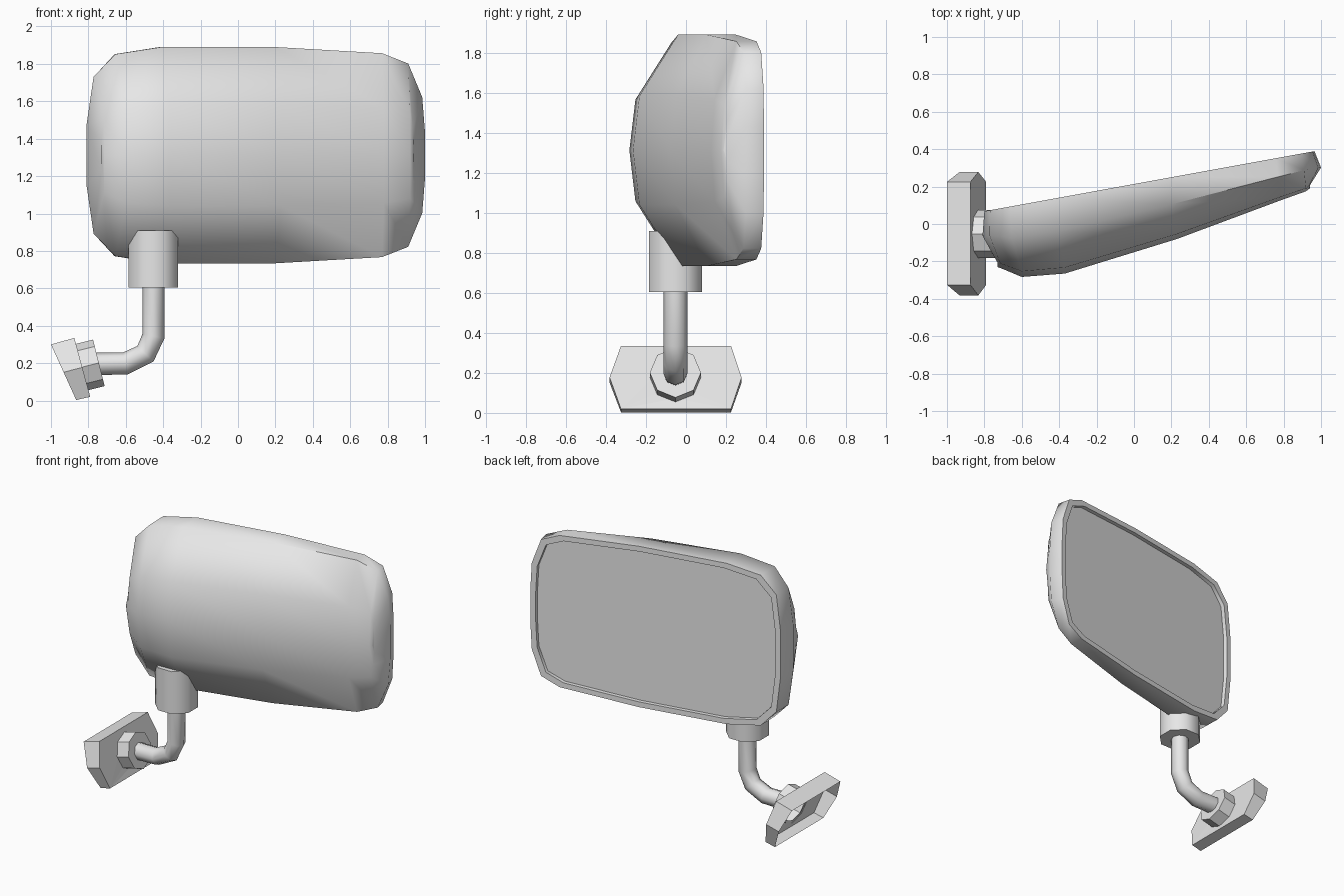
import bpy, bmesh, math
from mathutils import Vector, Matrix

if "Cube" in bpy.data.objects:
    bpy.data.objects.remove(bpy.data.objects["Cube"])

grey = bpy.data.materials.new("light_grey")
grey.use_nodes = True
COLOR = (0.8, 0.8, 0.8, 1)
grey.diffuse_color = COLOR
grey.node_tree.nodes["Principled BSDF"].inputs["Base Color"].default_value = COLOR

MID_Z = 1.312      # height of the housing's centre line
STEM_Y = -0.053
TILT = math.radians(14)


def finish(name, bm, smooth=None, recalc=True):
    """Turn a bmesh into a named object, optionally smooth shaded."""
    if recalc:
        bmesh.ops.recalc_face_normals(bm, faces=bm.faces[:])
    mesh = bpy.data.meshes.new(name)
    bm.to_mesh(mesh)
    bm.free()
    mesh.materials.append(grey)
    obj = bpy.data.objects.new(name, mesh)
    bpy.context.collection.objects.link(obj)
    if smooth:
        bpy.ops.object.select_all(action='DESELECT')
        obj.select_set(True)
        bpy.context.view_layer.objects.active = obj
        bpy.ops.object.shade_smooth_by_angle(angle=math.radians(smooth))
    return obj


def rim_y(x):
    return 0.07 + 0.182 * (x + 0.79)


def ring(bm, centre, axis_u, axis_v, radius, sides, turn=0.0):
    verts = []
    for i in range(sides):
        a = math.tau * (i + turn) / sides
        verts.append(bm.verts.new(centre + radius * (axis_u * math.cos(a) + axis_v * math.sin(a))))
    return verts


def skin(bm, a, b):
    n = len(a)
    for i in range(n):
        bm.faces.new((a[i], a[(i + 1) % n], b[(i + 1) % n], b[i]))


# Housing: sections (rim x, shoulder x, front x, half height, front y)
sections = [
    (-0.80, -0.81, -0.73, 0.16, -0.23),
    (-0.77, -0.772, -0.715, 0.42, -0.235),
    (-0.66, -0.655, -0.60, 0.54, -0.283),
    (-0.42, -0.41, -0.37, 0.578, -0.265),
    (0.20, 0.20, 0.23, 0.578, -0.08),
    (0.76, 0.77, 0.78, 0.545, 0.125),
    (0.89, 0.91, 0.92, 0.49, 0.175),
    (0.955, 0.985, 0.935, 0.31, 0.187),
    (0.965, 1.0, 0.94, 0.12, 0.19),
]
bm = bmesh.new()
loops = []
for xr, xs, xf, h, yf in sections:
    yr = rim_y(xr)
    depth = yr - yf
    half = [(xr, yr, h), (xs, yr - 0.44 * depth, h), (xf, yr - 0.92 * depth, 0.47 * h)]
    pts = half + [(xf, yf, 0)] + [(x, y, -z) for x, y, z in reversed(half)]
    loops.append([bm.verts.new((x, y, z + MID_Z)) for x, y, z in pts])
for a, b in zip(loops, loops[1:]):
    for i in range(6):
        bm.faces.new((a[i], a[i + 1], b[i + 1], b[i]))
for end in (loops[0], loops[-1]):
    bm.faces.new((end[0], end[1], end[5], end[6]))
    bm.faces.new((end[1], end[2], end[4], end[5]))
    bm.faces.new(end[2:5])

# Flat rim lip and the recess behind it
rim = [s[0] for s in loops] + [s[6] for s in reversed(loops)]
lip, bed = [], []
for v in rim:
    x = 0.08 + (v.co.x - 0.08) * 0.957
    z = MID_Z + (v.co.z - MID_Z) * 0.935
    lip.append(bm.verts.new((x, rim_y(x), z)))
    bed.append(bm.verts.new((x + 0.005, rim_y(x) - 0.028, z)))
skin(bm, rim, lip)
skin(bm, lip, bed)
glass_points = [v.co.copy() for v in bed]
finish("mirror_housing", bm, 60)

# Mirror glass
bm = bmesh.new()
pane = bm.faces.new([bm.verts.new(p) for p in glass_points])
pane.normal_update()
if pane.normal.y < 0:
    pane.normal_flip()
finish("mirror_glass", bm, recalc=False)

X, Y, Z = Vector((1, 0, 0)), Vector((0, 1, 0)), Vector((0, 0, 1))

# Socket under the housing
bm = bmesh.new()
low, high = [ring(bm, Vector((-0.452, STEM_Y, z)), X, Y, 0.143, 8, 0.5) for z in (0.605, 0.91)]
skin(bm, low, high)
bm.faces.new(low)
bm.faces.new(high)
finish("stem_socket", bm, 50)

# Bent stem, swept as mitred rings along a path
path = [Vector((x, STEM_Y, z)) for x, z in
        ((-0.452, 0.65), (-0.452, 0.345), (-0.495, 0.25), (-0.603, 0.198), (-0.78, 0.196))]
bm = bmesh.new()
rings = []
for i, p in enumerate(path):
    before = (p - path[i - 1]).normalized() if i else (path[1] - p).normalized()
    after = (path[i + 1] - p).normalized() if i < len(path) - 1 else before
    tangent = (before + after).normalized()
    rings.append(ring(bm, p, tangent.cross(Y), Y, 0.06, 8))
for a, b in zip(rings, rings[1:]):
    skin(bm, a, b)
bm.faces.new(rings[0])
bm.faces.new(rings[-1])
finish("bent_stem", bm, 50)

# Tilted collar, open towards the base plate
axis = Vector((math.cos(TILT), 0, math.sin(TILT)))
up = Vector((-math.sin(TILT), 0, math.cos(TILT)))
foot = Vector((-0.838, STEM_Y, 0.178))
bm = bmesh.new()
back = ring(bm, foot, up, Y, 0.128, 8)
front = ring(bm, foot + axis * 0.097, up, Y, 0.128, 8)
skin(bm, back, front)
bm.faces.new(front)
finish("base_collar", bm)

# Wedge-shaped base plate: six sides, hollow back, hole behind the collar
bm = bmesh.new()
ends = ((0.225, 1), (0.278, 0), (0.225, -1), (-0.325, -1), (-0.382, 0), (-0.325, 1))
face = [bm.verts.new(Vector((-0.8325, y, 0.1775)) + s * Vector((-0.0425, 0, 0.1575))) for y, s in ends]
rear = [bm.verts.new(Vector((-0.9325, y, 0.1515)) + s * Vector((-0.0675, 0, 0.1485))) for y, s in ends]
hole = ring(bm, foot + axis * 0.003, up, Y, 0.11, 8)
edges = [bm.edges.new((loop[i - 1], loop[i])) for loop in (face, hole) for i in range(len(loop))]
bmesh.ops.triangle_fill(bm, edges=edges, use_beauty=True, normal=axis)
skin(bm, face, rear)
bmesh.ops.dissolve_limit(bm, angle_limit=0.02, verts=bm.verts[:], edges=bm.edges[:])
finish("base_plate", bm)
